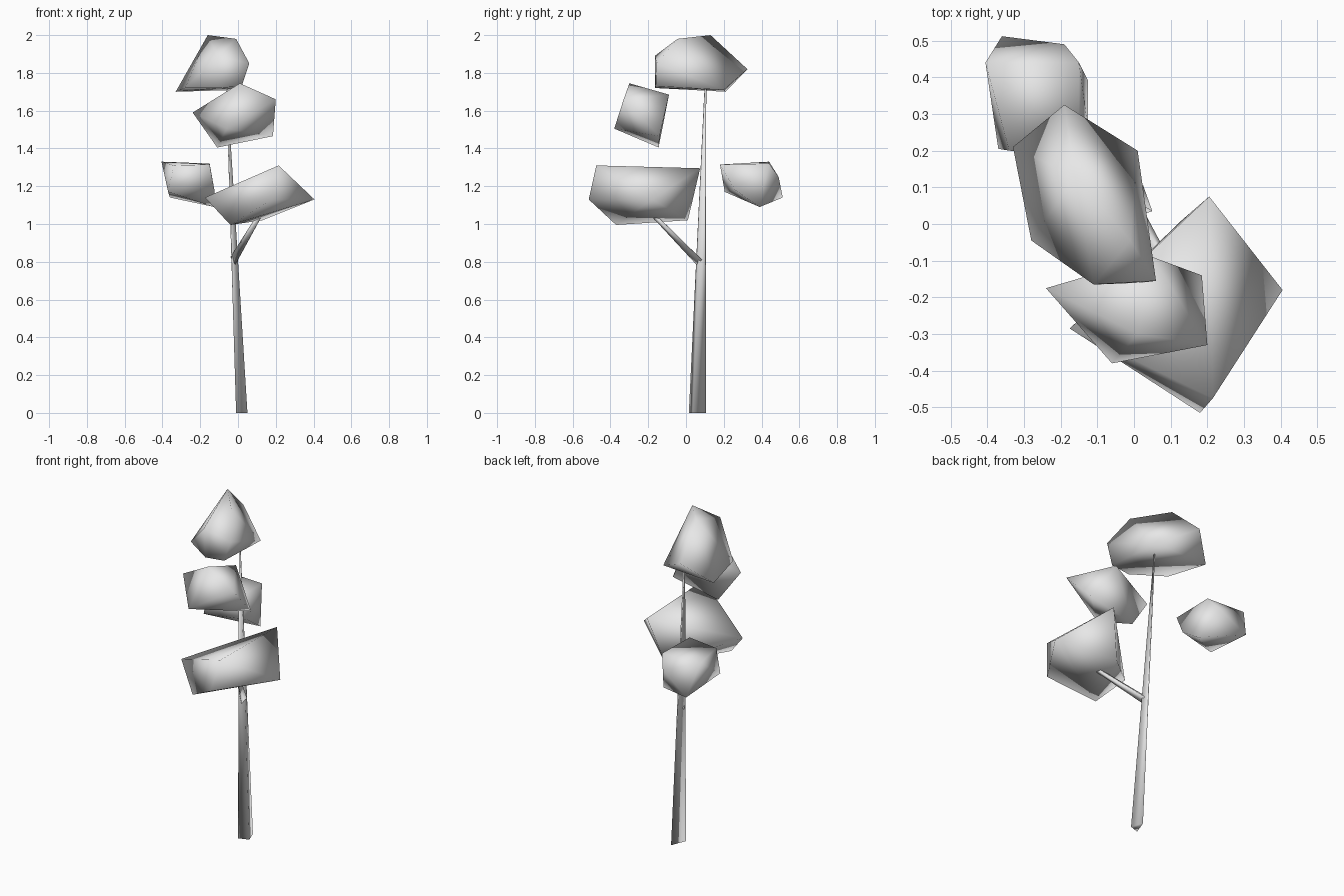
import bpy
import bmesh
from mathutils import Vector

default_cube = bpy.data.objects.get("Cube")
if default_cube:
    bpy.data.objects.remove(default_cube, do_unlink=True)


def make_material(name, colour):
    material = bpy.data.materials.new(name)
    material.use_nodes = True
    material.diffuse_color = colour
    material.node_tree.nodes["Principled BSDF"].inputs["Base Color"].default_value = colour
    return material


GREY = make_material("pale grey", (0.8, 0.8, 0.8, 1))


def hull(name, points):
    """Smooth-shaded faceted solid wrapped around a few corner points."""
    bm = bmesh.new()
    for point in points:
        bm.verts.new(point)
    result = bmesh.ops.convex_hull(bm, input=bm.verts)
    loose = {v for v in result["geom_interior"] if isinstance(v, bmesh.types.BMVert)}
    bmesh.ops.delete(bm, geom=list(loose), context="VERTS")
    bmesh.ops.recalc_face_normals(bm, faces=bm.faces)
    for face in bm.faces:
        face.smooth = True
    mesh = bpy.data.meshes.new(name)
    bm.to_mesh(mesh)
    bm.free()
    mesh.materials.append(GREY)
    obj = bpy.data.objects.new(name, mesh)
    bpy.context.collection.objects.link(obj)
    return obj


def tapered_stem(name, base, tip, taper):
    """Three-sided stem: a base triangle shrunk towards its tip."""
    corners = [Vector(p) for p in base]
    centre = sum(corners, Vector()) / len(corners)
    ends = [Vector(tip) + (p - centre) * taper for p in corners]
    return hull(name, corners + ends)


# Leaning trunk and its single side branch
tapered_stem("trunk",
             [(0.025, 0.105, 0), (0.05, 0.035, 0), (-0.01, 0.015, 0)],
             (-0.06, 0.102, 1.73), 0.1)
tapered_stem("branch",
             [(-0.04, 0.07, 0.825), (0, 0.085, 0.81), (-0.015, 0.055, 0.785)],
             (0.15, -0.22, 1.1), 0.5)

# Foliage clumps
hull("crown_foliage", [
    (-0.33, 0.21, 1.7), (-0.19, 0.325, 1.82), (0.01, 0.2, 1.71),
    (-0.16, 0.13, 2), (-0.01, -0.045, 1.98), (0.06, -0.155, 1.85),
    (-0.11, -0.165, 1.89), (-0.1, -0.165, 1.72), (0.02, -0.16, 1.73),
    (-0.28, -0.045, 1.72)])
hull("upper_front_foliage", [
    (0.01, -0.3, 1.745), (0.2, -0.33, 1.66), (0.185, -0.14, 1.465),
    (0.05, -0.09, 1.685), (-0.24, -0.175, 1.59), (-0.11, -0.145, 1.405),
    (-0.06, -0.38, 1.505)])
hull("lower_front_foliage", [
    (0.215, -0.475, 1.31), (0.205, 0.075, 1.295), (0.405, -0.18, 1.13),
    (0.18, -0.515, 1.13), (-0.175, -0.285, 1.14), (-0.04, -0.37, 0.995),
    (0.13, 0.01, 1.02)])
hull("back_foliage", [
    (-0.405, 0.44, 1.33), (-0.36, 0.512, 1.14), (-0.19, 0.49, 1.25),
    (-0.15, 0.44, 1.32), (-0.125, 0.39, 1.09), (-0.37, 0.205, 1.17),
    (-0.34, 0.2, 1.31), (-0.15, 0.18, 1.315), (-0.125, 0.26, 1.18)])
